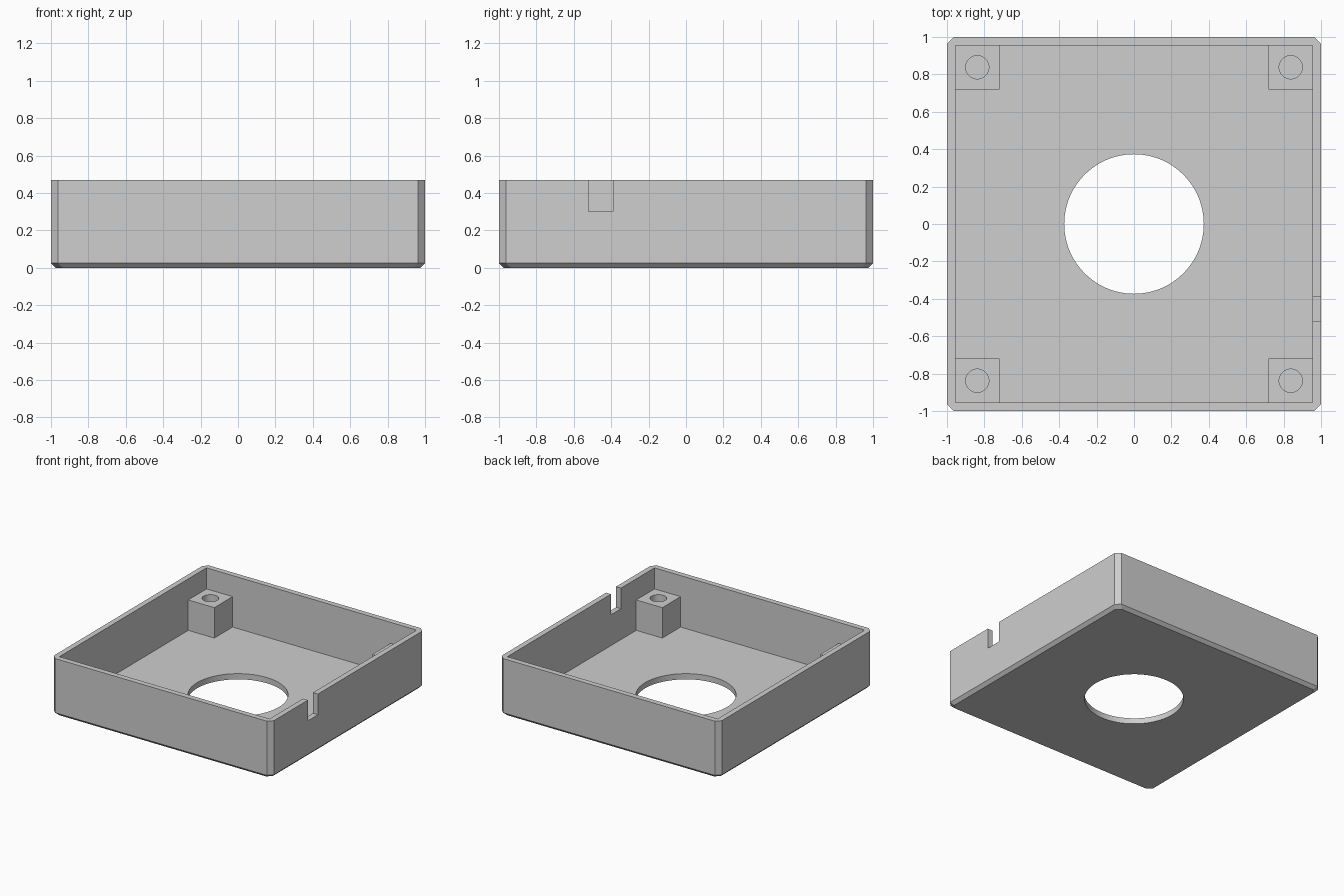
import bpy
import bmesh
from mathutils import Matrix, Vector

HEIGHT = 0.47
FLOOR = 0.047
INNER = 0.955      # half width of the cavity
CORNER = 0.037     # vertical corner chamfer
BASE = 0.025       # bottom edge chamfer
POST_TOP = 0.297

cube = bpy.data.objects.get("Cube")
if cube:
    bpy.data.objects.remove(cube, do_unlink=True)

grey = bpy.data.materials.new("light_grey")
grey.use_nodes = True
grey.diffuse_color = (0.62, 0.62, 0.62, 1)
grey.node_tree.nodes["Principled BSDF"].inputs["Base Color"].default_value = grey.diffuse_color


def make_object(name, bm):
    bmesh.ops.recalc_face_normals(bm, faces=bm.faces)
    mesh = bpy.data.meshes.new(name)
    bm.to_mesh(mesh)
    bm.free()
    mesh.materials.append(grey)
    obj = bpy.data.objects.new(name, mesh)
    bpy.context.collection.objects.link(obj)
    return obj


def box(name, low, high):
    low, high = Vector(low), Vector(high)
    bm = bmesh.new()
    place = Matrix.Translation((low + high) / 2) @ Matrix.Diagonal((*(high - low), 1))
    bmesh.ops.create_cube(bm, size=1, matrix=place)
    return make_object(name, bm)


def cylinder(name, x, y, radius, low, high, sides=64):
    bm = bmesh.new()
    bmesh.ops.create_cone(bm, cap_ends=True, segments=sides, radius1=radius, radius2=radius,
                          depth=high - low, matrix=Matrix.Translation((x, y, (low + high) / 2)))
    return make_object(name, bm)


def cut(obj, cutter):
    cutter.hide_render = True
    mod = obj.modifiers.new("cut", "BOOLEAN")
    mod.operation = "DIFFERENCE"
    mod.solver = "EXACT"
    mod.object = cutter
    bpy.context.view_layer.objects.active = obj
    bpy.ops.object.modifier_apply(modifier=mod.name)
    bpy.data.objects.remove(cutter, do_unlink=True)


def smooth(obj):
    bpy.ops.object.select_all(action="DESELECT")
    obj.select_set(True)
    bpy.context.view_layer.objects.active = obj
    bpy.ops.object.shade_smooth_by_angle(angle=0.5)


# Tray block: chamfered square rings, narrower at the base
def ring(bm, half, z):
    k = 1 - CORNER
    k *= half
    points = [(half, -k), (half, k), (k, half), (-k, half),
              (-half, k), (-half, -k), (-k, -half), (k, -half)]
    return [bm.verts.new((x, y, z)) for x, y in points]


bm = bmesh.new()
rings = [ring(bm, 1 - BASE, 0), ring(bm, 1, BASE), ring(bm, 1, HEIGHT)]
for lower, upper in zip(rings, rings[1:]):
    for i in range(8):
        j = (i + 1) % 8
        bm.faces.new((lower[i], lower[j], upper[j], upper[i]))
bm.faces.new(rings[0])
bm.faces.new(rings[-1])
tray = make_object("tray", bm)

# Cavity, round floor opening and cable notch
cut(tray, box("cavity_cutter", (-INNER, -INNER, FLOOR), (INNER, INNER, 1)))
cut(tray, cylinder("opening_cutter", 0, 0, 0.373, -0.2, 0.2, 96))
cut(tray, box("notch_cutter", (0.9, -0.52, 0.3), (1.1, -0.39, 1)))
smooth(tray)

# Corner screw posts, each with a blind hole
for side, sx in (("right", -1), ("left", 1)):
    for end, sy in (("front", -1), ("back", 1)):
        xs = sorted((sx * 0.718, sx * 0.965))
        ys = sorted((sy * 0.718, sy * 0.965))
        post = box(f"{end}_{side}_post", (xs[0], ys[0], FLOOR - 0.01), (xs[1], ys[1], POST_TOP))
        cut(post, cylinder("screw_hole_cutter", sx * 0.838, sy * 0.838, 0.062, FLOOR, 0.6, 48))
        smooth(post)
